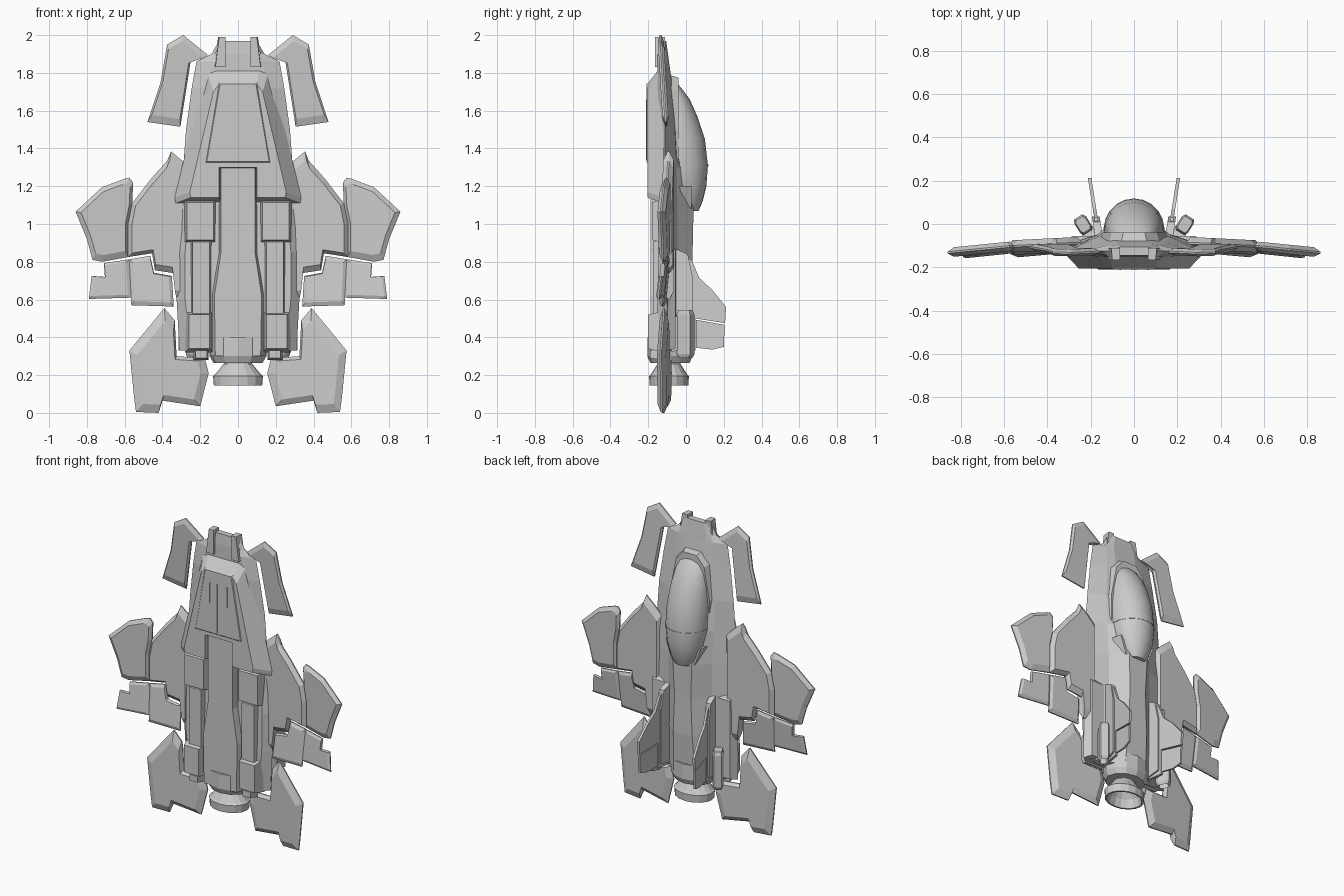
import bpy, bmesh, math


def stack(name, rings, mirror=False, smooth=False):
    """Bridge equal-length rings of 3D points and cap both ends."""
    bm = bmesh.new()
    vs = [[bm.verts.new(p) for p in r] for r in rings]
    n = len(rings[0])
    for a, b in zip(vs, vs[1:]):
        for i in range(n):
            j = (i + 1) % n
            bm.faces.new((a[i], a[j], b[j], b[i]))
    bm.faces.new(vs[0])
    bm.faces.new(vs[-1])
    bmesh.ops.recalc_face_normals(bm, faces=bm.faces)
    me = bpy.data.meshes.new(name)
    bm.to_mesh(me)
    bm.free()
    ob = bpy.data.objects.new(name, me)
    bpy.context.collection.objects.link(ob)
    if mirror:
        ob.modifiers.new("mirror", "MIRROR")
    if smooth:
        bpy.ops.object.select_all(action="DESELECT")
        bpy.context.view_layer.objects.active = ob
        ob.select_set(True)
        bpy.ops.object.shade_smooth_by_angle(angle=math.radians(40))
    return ob


def plate(name, pts, yf, t, inset=0.85):
    """Mirrored lens-edged wing panel from an (x, z) outline."""
    cx = sum(p[0] for p in pts) / len(pts)
    cz = sum(p[1] for p in pts) / len(pts)
    rings = []
    for s, d in ((inset, t), (1, 0.004), (1, -0.004), (inset, -t)):
        q = [(cx + (x - cx) * s, cz + (z - cz) * s) for x, z in pts]
        rings.append([(x, yf(x, z) + d, z) for x, z in q])
    return stack(name, rings, True)


def slab(name, low, ylow, high, yhigh, mirror=True):
    """Tapered prism between two (x, z) outlines."""
    return stack(name, [[(x, ylow, z) for x, z in low],
                        [(x, yhigh, z) for x, z in high]], mirror)


def rect(x0, x1, z0, z1):
    return [(x0, z0), (x1, z0), (x1, z1), (x0, z1)]


def block(name, x0, x1, z0, z1, y0, y1, c=0.015):
    """Box with its outer (y0) face chamfered."""
    return slab(name, rect(x0 + c, x1 - c, z0 + c, z1 - c), y0, rect(x0, x1, z0, z1), y1)


def ellipse(rx, ry, yc, z, n):
    return [(rx * math.cos(2 * math.pi * i / n), yc + ry * math.sin(2 * math.pi * i / n), z)
            for i in range(n)]


# fuselage: z, then half-section points top, shoulder, chine, belly
body = [(1.97, .06, -.105, .09, -.115, .10, -.125, .09, -.145),
        (1.90, .08, -.095, .11, -.105, .14, -.125, .12, -.15),
        (1.86, .08, -.09, .13, -.10, .22, -.125, .12, -.15),
        (1.72, .08, -.07, .14, -.085, .245, -.12, .18, -.15),
        (1.50, .10, -.05, .17, -.06, .275, -.11, .20, -.14),
        (1.30, .10, -.01, .17, -.05, .29, -.11, .22, -.14),
        (1.08, .07, .04, .16, -.045, .32, -.10, .26, -.14),
        (0.85, .06, .035, .16, -.045, .33, -.10, .28, -.145),
        (0.60, .07, .035, .16, -.045, .325, -.10, .28, -.15),
        (0.33, .08, .015, .16, -.05, .31, -.10, .25, -.15)]
rings = []
for z, *h in body:
    half = list(zip(h[::2], h[1::2]))
    rings.append([(x, y, z) for x, y in half] + [(-x, y, z) for x, y in half[::-1]])
stack("fuselage", rings)
slab("nose_prong", [(.065, 1.83), (.12, 1.83), (.10, 1.99), (.065, 1.99)], -.165,
     [(.065, 1.83), (.13, 1.83), (.105, 1.99), (.065, 1.99)], -.11)

# canopy, its seam hoop and collar
glass = [(1.765, .03, -.075, .01), (1.72, .08, -.065, .04), (1.66, .105, -.055, .075),
         (1.57, .125, -.05, .11), (1.45, .137, -.04, .14), (1.31, .137, -.022, .138),
         (1.20, .12, -.005, .113), (1.12, .09, .015, .073), (1.07, .05, .035, .032)]
stack("canopy", [ellipse(w, h, y, z, 20) for z, w, y, h in glass], smooth=True)
stack("canopy_hoop", [ellipse(.139, .14, -.022, z, 20) for z in (1.314, 1.306)])
slab("canopy_collar", [(0, 1.79), (.06, 1.79), (.12, 1.72), (.165, 1.5), (.165, 1.25), (0, 1.25)], -.09,
     [(0, 1.775), (.05, 1.775), (.105, 1.71), (.145, 1.5), (.145, 1.3), (0, 1.3)], -.04)
slab("canopy_rear_clip", [(.06, 1.04), (.10, 1.08), (.145, 1.2), (.12, 1.2), (.05, 1.08)], -.04,
     [(.06, 1.05), (.09, 1.09), (.13, 1.2), (.12, 1.2), (.05, 1.08)], .03)

# belly intake housing with two legs
slab("intake_housing",
     [(0, 1.74), (.10, 1.74), (.13, 1.70), (.255, 1.17), (.25, 1.14), (.10, 1.14), (.10, 1.30), (0, 1.30)], -.205,
     [(0, 1.85), (.12, 1.85), (.17, 1.83), (.335, 1.14), (.33, 1.11), (.09, 1.11), (.09, 1.28), (0, 1.28)], -.12)
slab("belly_panel", [(0, 1.74), (.095, 1.74), (.165, 1.33), (0, 1.33)], -.21,
     [(0, 1.75), (.105, 1.75), (.175, 1.32), (0, 1.32)], -.2)
slab("belly_slot", rect(.006, .012, 1.34, 1.66), -.213, rect(.006, .012, 1.34, 1.66), -.2)
slab("belly_slot_outer", [(.06, 1.53), (.068, 1.53), (.068, 1.66), (.06, 1.66)], -.213,
     [(.06, 1.53), (.068, 1.53), (.068, 1.66), (.06, 1.66)], -.2)

# belly keel, ribs and pods
slab("keel", [(0, 1.3), (.09, 1.3), (.09, .85), (.125, .62), (.12, .3), (0, .3)], -.188,
     [(0, 1.3), (.10, 1.3), (.105, .85), (.145, .62), (.145, .3), (0, .3)], -.12)
block("front_rib", .115, .285, .90, 1.13, -.18, -.12)
block("rear_rib", .135, .255, .50, .92, -.175, -.12)
block("belly_pod", .13, .28, .32, .54, -.2, -.12, .02)
block("belly_pod_tip", .155, .235, .28, .34, -.19, -.13, .01)

# engine block and hollow nozzle
stack("engine_block", [ellipse(r, r * .8, -.085, z, 12)
                       for r, z in ((.15, .40), (.15, .30), (.13, .265))])
stack("nozzle", [ellipse(r, r * .8, -.09, z, 16) for r, z in
                 ((.075, .275), (.075, .26), (.12, .205), (.132, .195), (.128, .145),
                  (.115, .145), (.10, .2), (.06, .25))])

# upper rear: nacelle covers, tilted pods, canted fins
slab("nacelle_cover", rect(.17, .315, .33, .92), -.1, rect(.18, .285, .34, .86), -.055)


def tilted(s, z):
    a = math.radians(-32)
    c = [(-.7, -1), (.7, -1), (1, -.6), (1, .6), (.7, 1), (-.7, 1), (-1, .6), (-1, -.6)]
    return [(.235 + s * (.032 * u * math.cos(a) - .042 * v * math.sin(a)),
             -.003 + s * (.032 * u * math.sin(a) + .042 * v * math.cos(a)), z) for u, v in c]


stack("upper_pod", [tilted(.7, .33), tilted(.75, .29), tilted(1, .31), tilted(1, .52), tilted(.8, .545)], True)
slab("pod_pylon", rect(.17, .24, .32, .52), -.09, rect(.19, .24, .34, .5), -.01)


def fin(name, pts, t):
    stack(name, [[(.163 + .16 * (y + .05) + d, y, z) for y, z in pts] for d in (-t, t)], True)


fin("tail_fin", [(-.07, .86), (.03, .81), (.07, .715), (.14, .65), (.212, .56), (.207, .475), (.05, .50), (.05, .33), (-.07, .33)], .008)
fin("rudder", [(.053, .493), (.205, .466), (.2, .35), (.14, .335), (.053, .345)], .006)
fin("fin_root", [(-.08, .88), (.01, .84), (.035, .72), (.035, .36), (-.08, .33)], .018)


# lifting surfaces
def wing_y(x, z):
    return -.09 - .05 * max(0, x - .3) - .05 * max(0, x - .58)


def flap_y(x, z):
    return wing_y(x, z) - .10 * (.84 - z)


plate("inner_wing", [(.24, 1.28), (.295, 1.335), (.355, 1.385), (.375, 1.335), (.46, 1.24), (.56, 1.11), (.582, 1.0),
                     (.582, .825), (.455, .845), (.44, .755), (.34, .74), (.325, .60), (.24, .60)],
      wing_y, .028, .88)
plate("outer_wing", [(.56, 1.11), (.555, 1.22), (.575, 1.245), (.60, 1.24), (.72, 1.195), (.86, 1.065), (.80, .92), (.77, .81),
                     (.72, .80), (.582, .825), (.582, 1.0)], wing_y, .022)
plate("outer_flap", [(.575, .813), (.71, .793), (.705, .72), (.775, .725), (.79, .603), (.565, .61)],
      flap_y, .012)
plate("inner_flap", [(.465, .832), (.575, .813), (.565, .57), (.34, .563), (.35, .725), (.445, .742)],
      flap_y, .014)
plate("canard", [(.16, 1.895), (.29, 2.0), (.375, 1.95), (.41, 1.75), (.48, 1.54), (.305, 1.515), (.25, 1.865)],
      lambda x, z: -.135 + .06 * (2 - z), .016)
plate("tailplane", [(.39, .555), (.575, .33), (.55, .08), (.54, .005), (.42, 0), (.40, .065), (.2, .035), (.155, .21),
                    (.175, .29), (.325, .30), (.335, .49)],
      lambda x, z: -.095 - .09 * (x - .15), .024, .8)
